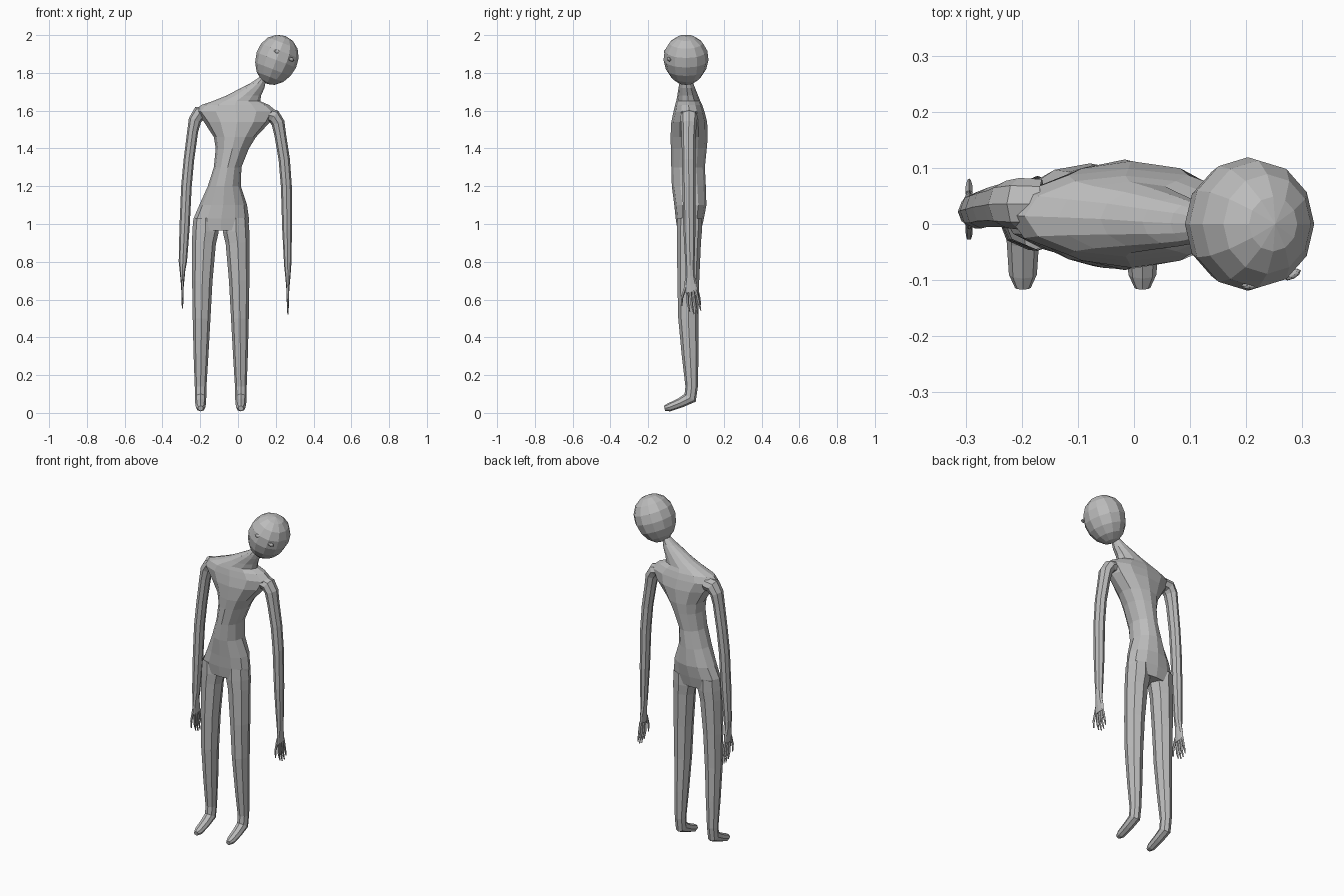
import bpy, bmesh, math
from mathutils import Vector, Matrix

skin = bpy.data.materials.new("pale_grey")
skin.diffuse_color = (0.5, 0.5, 0.5, 1)


def finish(bm, name):
    bmesh.ops.recalc_face_normals(bm, faces=bm.faces)
    me = bpy.data.meshes.new(name)
    bm.to_mesh(me)
    bm.free()
    me.materials.append(skin)
    ob = bpy.data.objects.new(name, me)
    bpy.context.collection.objects.link(ob)
    return ob


def loft(bm, rings, side, n=8, start_cap=False, level=False):
    """Skin rings (x, y, z, radius along side, other radius) along a path."""
    pts = [Vector(r[:3]) for r in rings]
    loops = []
    for i, r in enumerate(rings):
        t = pts[min(i + 1, len(pts) - 1)] - pts[max(i - 1, 0)]
        t = Vector((0, 0, 1)) if level else t.normalized()
        u = (side - t * side.dot(t)).normalized()
        v = t.cross(u)
        ring = []
        for k in range(n):
            a = 2 * math.pi * k / n
            ring.append(bm.verts.new(pts[i] + u * r[3] * math.cos(a) + v * r[4] * math.sin(a)))
        loops.append(ring)
    for a, b in zip(loops, loops[1:]):
        for k in range(n):
            j = (k + 1) % n
            bm.faces.new((a[k], a[j], b[j], b[k]))
    bm.faces.new(loops[-1])
    if start_cap:
        bm.faces.new(loops[0])


X, Y = Vector((1, 0, 0)), Vector((0, 1, 0))

# Torso from hips to leaning neck: z, left, right, front, back
profile = [
    (0.965, -0.235, 0.055, -0.045, 0.080), (1.03, -0.235, 0.058, -0.055, 0.095),
    (1.10, -0.205, 0.048, -0.062, 0.108), (1.20, -0.160, 0.015, -0.075, 0.105),
    (1.30, -0.128, 0.018, -0.078, 0.100), (1.40, -0.118, 0.058, -0.080, 0.110),
    (1.46, -0.128, 0.095, -0.082, 0.115), (1.54, -0.180, 0.170, -0.078, 0.112),
    (1.595, -0.225, 0.205, -0.066, 0.098), (1.63, -0.195, 0.165, -0.058, 0.086),
    (1.65, -0.135, 0.118, -0.052, 0.076), (1.68, -0.060, 0.122, -0.046, 0.064),
    (1.72, 0.015, 0.140, -0.040, 0.048), (1.745, 0.065, 0.145, -0.035, 0.038),
    (1.775, 0.110, 0.150, -0.025, 0.025)]
bm = bmesh.new()
loft(bm, [((a + b) / 2, (f + k) / 2, z, (b - a) / 2, (k - f) / 2)
          for z, a, b, f, k in profile], X, 12, True, True)
finish(bm, "torso")

# Legs with pointed feet: offsets from each leg's foot position
for name, foot_x, hip_x in (("left_leg", -0.198, -0.172), ("right_leg", 0.015, -0.010)):
    bm = bmesh.new()
    rings = []
    for z, f, y, rx, ry in [(1.03, 1, .020, .064, .066), (.96, 1, .018, .070, .066),
                            (.90, .7, .016, .063, .063), (.70, .35, .012, .054, .058),
                            (.50, .2, .012, .047, .053), (.30, .08, .022, .039, .044),
                            (.14, 0, .030, .031, .033)]:
        rings.append((foot_x + (hip_x - foot_x) * f, y, z, rx, ry))
    for y, z, rx, ry in [(.022, .080, .030, .036), (-.03, .053, .029, .026),
                         (-.09, .029, .025, .022), (-.114, .024, .014, .014)]:
        rings.append((foot_x, y, z, rx, ry))
    loft(bm, rings, X)
    finish(bm, name)

# Arms: x, y, z, depth radius, width radius
arms = {
    "left": [(-.165, .035, 1.590, .045, .035), (-.205, .036, 1.585, .046, .040),
             (-.228, .035, 1.550, .042, .034), (-.240, .033, 1.49, .038, .029),
             (-.260, .030, 1.34, .035, .028), (-.273, .026, 1.20, .034, .028),
             (-.283, .024, .98, .032, .027), (-.292, .022, .80, .024, .022),
             (-.294, .022, .755, .024, .015), (-.294, .024, .71, .034, .011),
             (-.294, .028, .67, .034, .007)],
    "right": [(.150, .015, 1.580, .045, .035), (.190, .016, 1.570, .046, .038),
              (.212, .015, 1.535, .042, .035), (.224, .014, 1.47, .038, .031),
              (.245, .014, 1.34, .035, .030), (.256, .015, 1.20, .034, .029),
              (.260, .018, .97, .032, .026), (.263, .021, .78, .024, .019),
              (.264, .022, .725, .024, .014), (.264, .024, .68, .034, .010),
              (.264, .028, .64, .034, .007)]}
fingers = [(-.002, -.022, -.022, .03, -.075), (.006, .010, .020, -.005, -.105),
           (.022, .030, .042, .01, -.118), (.038, .048, .062, .01, -.115),
           (.053, .068, .078, .01, -.098)]
for s, rings in arms.items():
    bm = bmesh.new()
    loft(bm, rings, Y)
    finish(bm, s + "_arm")
    # Fingers and thumb: base, middle and tip depth, base and tip height
    bm = bmesh.new()
    x, _, z = rings[-1][:3]
    for y0, y1, y2, z0, z1 in fingers:
        loft(bm, [(x, y0, z + z0, .008, .007), (x, y1, z + z0 * .4 + z1 * .6, .007, .006),
                  (x, y2, z + z1, .003, .003)], Y, 5)
    finish(bm, s + "_fingers")

# Head: tilted egg, narrower at the chin
TILT = Matrix.Rotation(math.radians(21), 4, 'Y')
bm = bmesh.new()
bmesh.ops.create_uvsphere(bm, u_segments=12, v_segments=8, radius=1)
for v in bm.verts:
    taper = 1 + 0.08 * v.co.z
    v.co = Vector((v.co.x * .112 * taper, v.co.y * .119 * taper, v.co.z * .136))
bmesh.ops.transform(bm, verts=bm.verts, matrix=Matrix.Translation((.203, 0, 1.868)) @ TILT)
finish(bm, "head")

# Eyes: small flattened beads
for name, pos, turn in (("left_eye", (.208, -.109, 1.912), 5), ("right_eye", (.282, -.090, 1.872), 25)):
    bm = bmesh.new()
    bmesh.ops.create_uvsphere(bm, u_segments=8, v_segments=6, radius=1)
    m = (Matrix.Translation(pos) @ TILT @ Matrix.Rotation(math.radians(turn), 4, 'Z')
         @ Matrix.Diagonal((.018, .008, .010, 1)))
    bmesh.ops.transform(bm, verts=bm.verts, matrix=m)
    finish(bm, name)
